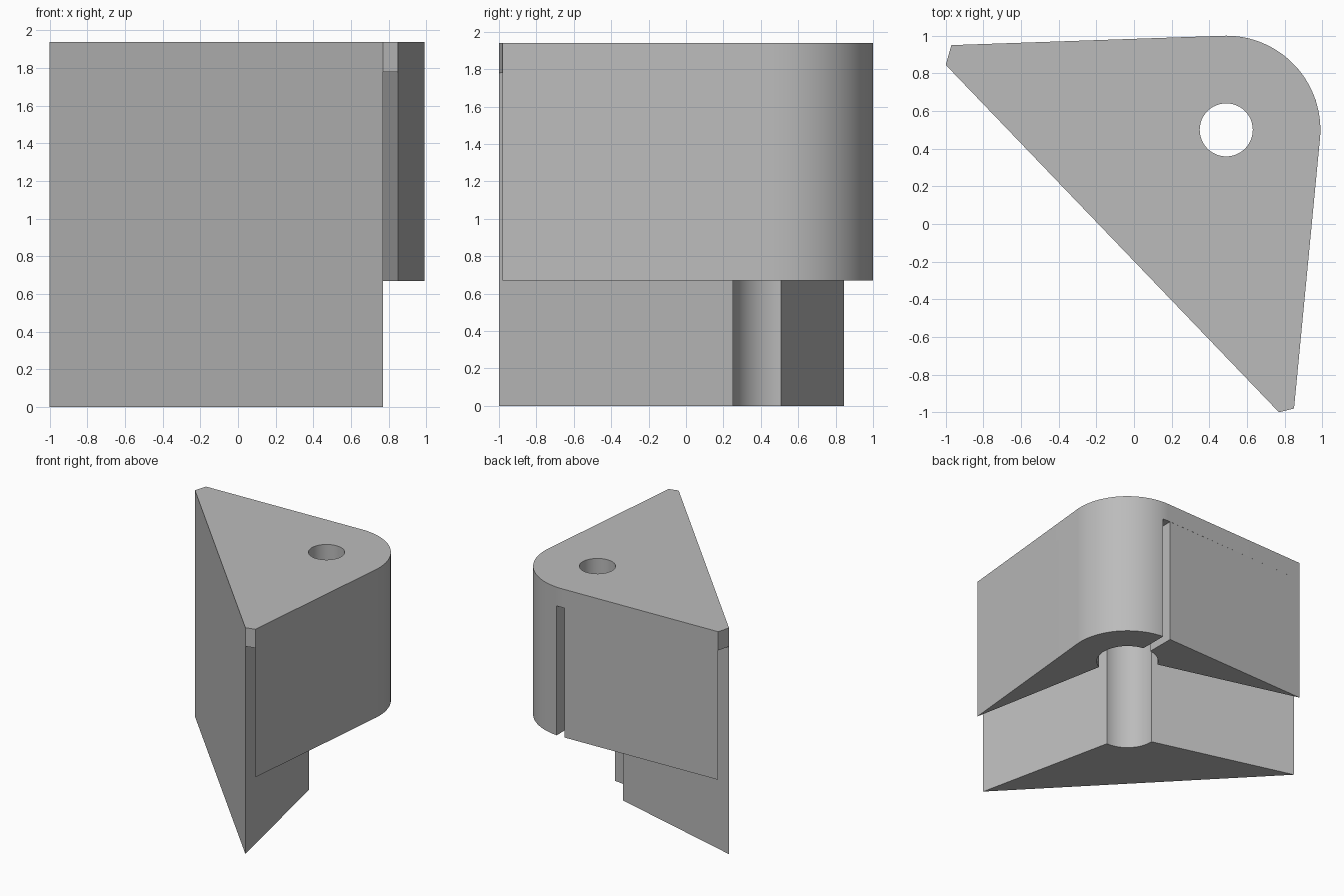
import bpy, bmesh
from math import radians, cos, sin, asin, acos, degrees

cube = bpy.data.objects.get("Cube")
if cube:
    bpy.data.objects.remove(cube, do_unlink=True)

grey = bpy.data.materials.new("plain grey")
grey.use_nodes = True
colour = (0.5, 0.5, 0.5, 1)
grey.diffuse_color = colour
grey.node_tree.nodes["Principled BSDF"].inputs["Base Color"].default_value = colour

CX, CY = 0.49, 0.5                   # pivot axis
OUTER, BORE, HOLE = 0.5, 0.25, 0.141
SKIRT_Z, PLATE_Z, TOP_Z = 0.67, 1.78, 1.94
SLOT = 0.037                         # half width of the slot


def arc(radius, start, end, steps=32):
    """Points around the pivot axis, angles in degrees."""
    angles = [radians(start + (end - start) * i / steps) for i in range(steps + 1)]
    return [(CX + radius * cos(a), CY + radius * sin(a)) for a in angles]


def prism(name, loops, z0, z1):
    """Upright solid from an outline and optional hole loops."""
    bm = bmesh.new()
    edges = []
    for loop in loops:
        vs = [bm.verts.new((x, y, z0)) for x, y in loop]
        edges += [bm.edges.new((a, b)) for a, b in zip(vs, vs[1:] + vs[:1])]
    bmesh.ops.triangle_fill(bm, edges=edges, use_beauty=True)
    ext = bmesh.ops.extrude_face_region(bm, geom=bm.faces[:], use_keep_orig=True)
    top = [g for g in ext["geom"] if isinstance(g, bmesh.types.BMVert)]
    bmesh.ops.translate(bm, verts=top, vec=(0, 0, z1 - z0))
    bmesh.ops.recalc_face_normals(bm, faces=bm.faces[:])
    mesh = bpy.data.meshes.new(name)
    bm.to_mesh(mesh)
    bm.free()
    mesh.materials.append(grey)
    ob = bpy.data.objects.new(name, mesh)
    bpy.context.collection.objects.link(ob)
    bpy.ops.object.select_all(action='DESELECT')
    ob.select_set(True)
    bpy.context.view_layer.objects.active = ob
    bpy.ops.object.shade_smooth_by_angle(angle=radians(30))
    return ob


front_tip, right_tip = (0.77, -1.0), (0.85, -0.98)
left_tip, back_tip = (-1.0, 0.845), (-0.97, 0.95)

# top plate with its round hole
prism("top_plate",
      [[front_tip, right_tip] + arc(OUTER, -5, 92, 48) + [back_tip, left_tip],
       arc(HOLE, 0, 360, 48)[:-1]], PLATE_Z, TOP_Z)

# inner wedge, its corner scooped out around the pivot
prism("inner_wedge", [[front_tip] + arc(BORE, 272, 178) + [left_tip]], 0, PLATE_Z)

# two skirt walls, parted by the slot at the back
slot_outer = degrees(acos(SLOT / OUTER))
slot_inner = degrees(acos(SLOT / BORE))
prism("right_skirt",
      [[right_tip] + arc(OUTER, -5, slot_outer, 48) + arc(BORE, slot_inner, -62)],
      SKIRT_Z, PLATE_Z)
prism("back_skirt",
      [[back_tip] + arc(BORE, 152, 180 - slot_inner) + [(CX - SLOT, CY + OUTER - 0.002)]],
      SKIRT_Z, PLATE_Z)
